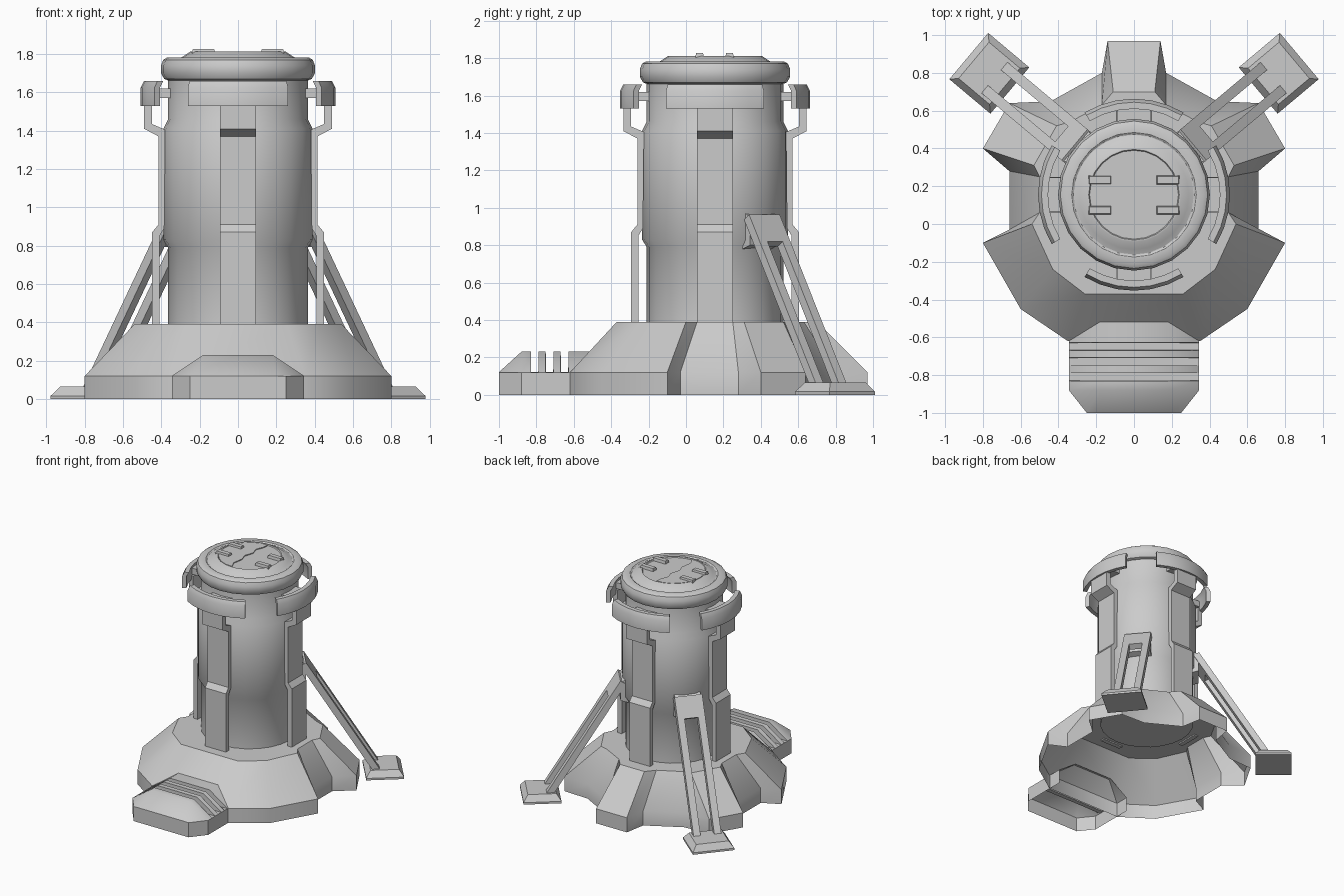
import bpy, bmesh, math
from mathutils import Matrix, Vector

if "Cube" in bpy.data.objects:
    bpy.data.objects.remove(bpy.data.objects["Cube"], do_unlink=True)

grey = bpy.data.materials.new("plain grey")
grey.use_nodes = True
grey.diffuse_color = (0.6, 0.6, 0.6, 1)
bsdf = next(n for n in grey.node_tree.nodes if n.type == 'BSDF_PRINCIPLED')
bsdf.inputs["Base Color"].default_value = grey.diffuse_color

CY = 0.155  # tower axis


def around(deg):
    """Frame on the tower axis: local x points outwards at the given angle."""
    return Matrix.Translation((0, CY, 0)) @ Matrix.Rotation(math.radians(deg), 4, 'Z')


def make(name, loops, closed=True, caps=(True, True), matrix=Matrix(), wrap=False):
    """Skin a list of equally long point loops."""
    bm = bmesh.new()
    rings = [[bm.verts.new(matrix @ Vector(p)) for p in loop] for loop in loops]
    n = len(rings[0])
    pairs = list(zip(rings, rings[1:])) + ([(rings[-1], rings[0])] if wrap else [])
    for a, b in pairs:
        for i in range(n if closed else n - 1):
            j = (i + 1) % n
            bm.faces.new((a[i], a[j], b[j], b[i]))
    if caps[0]:
        bm.faces.new(rings[0][::-1])
    if caps[1]:
        bm.faces.new(rings[-1])
    bmesh.ops.remove_doubles(bm, verts=bm.verts, dist=0.0005)
    bmesh.ops.recalc_face_normals(bm, faces=bm.faces)
    mesh = bpy.data.meshes.new(name)
    bm.to_mesh(mesh)
    bm.free()
    mesh.materials.append(grey)
    ob = bpy.data.objects.new(name, mesh)
    bpy.context.collection.objects.link(ob)
    bpy.ops.object.select_all(action='DESELECT')
    ob.select_set(True)
    bpy.context.view_layer.objects.active = ob
    bpy.ops.object.shade_smooth_by_angle(angle=math.radians(35))
    return ob


def circle(r, z, n=24):
    return [(r * math.cos(2 * math.pi * i / n), r * math.sin(2 * math.pi * i / n), z)
            for i in range(n)]


def lathe(name, profile, caps=(True, True)):
    return make(name, [circle(r, z) for r, z in profile], caps=caps, matrix=around(0))


def extrude(name, outline, t0, t1, matrix):
    """Extrude an (outward, height) outline sideways."""
    return make(name, [[(r, t, z) for r, z in outline] for t in (t0, t1)], matrix=matrix)


def slab(name, x, y, z0, z1, matrix, inset=0.0):
    def rect(k, z):
        return [(sx * (x - k), sy * (y - k), z) for sx, sy in ((-1, -1), (1, -1), (1, 1), (-1, 1))]
    return make(name, [rect(0, z0), rect(0, z0 + (z1 - z0) * 0.25), rect(inset, z1)], matrix=matrix)


# Lobed base skirt: foot point and matching shoulder point, one half mirrored
half = [((0.35, -0.62), (0.26, -0.37)), ((0.6, -0.45), (0.43, -0.24)),
        ((0.8, -0.1), (0.54, 0.0)), ((0.66, -0.03), (0.5, 0.06)),
        ((0.66, 0.28), (0.5, 0.25)), ((0.8, 0.4), (0.53, 0.31)),
        ((0.66, 0.64), (0.41, 0.52)), ((0.44, 0.65), (0.34, 0.54)),
        ((0.17, 0.8), (0.17, 0.63)), ((0.14, 0.97), (0.11, 0.7))]
pairs = half + [((-a[0], a[1]), (-b[0], b[1])) for a, b in reversed(half)]
hole = []
for foot, top in pairs:
    d = Vector((top[0], top[1] - CY)).normalized() * 0.36
    hole.append((d.x, d.y + CY, 0.39))
make("base_skirt", [[(*a, 0) for a, b in pairs], [(*a, 0.12) for a, b in pairs],
                    [(*b, 0.39) for a, b in pairs], hole], caps=(False, False))

# Front step with three slots across it: y, half width, top half width, top height
low, high = 0.121, 0.23
stations = [(-1, 0.25, 0.2, low), (-0.88, 0.345, 0.18, high)]
for y in (-0.83, -0.75, -0.67):
    stations += [(y, 0.345, 0.18, high), (y + 0.002, 0.345, 0.18, low),
                 (y + 0.04, 0.345, 0.18, low), (y + 0.042, 0.345, 0.18, high)]
stations.append((-0.5, 0.345, 0.18, high))
make("front_step", [[(-w, y, 0), (-w, y, 0.12), (-t, y, h), (t, y, h), (w, y, 0.12), (w, y, 0)]
                    for y, w, t, h in stations], closed=False, caps=(True, False))

# Tower body, rounded collar and cap
lathe("tower_body", [(0.365, 0.37), (0.365, 0.79), (0.39, 0.83), (0.39, 1.41),
                     (0.365, 1.46), (0.365, 1.7)])
lathe("top_collar", [(0.36, 1.66), (0.385, 1.67), (0.402, 1.7), (0.402, 1.74),
                     (0.39, 1.77), (0.37, 1.782), (0.33, 1.782), (0.32, 1.775)])
lathe("cap_disc", [(0.33, 1.77), (0.29, 1.785), (0.25, 1.812), (0.24, 1.812), (0.235, 1.805)])

# Split plate on the cap with a wavy edge
wave = [(0.0, -0.23), (-0.03, -0.17), (-0.015, -0.08), (-0.035, -0.02), (-0.01, 0.06),
        (-0.03, 0.12), (-0.005, 0.18), (0.0, 0.23)]
arc = [(0.235 * math.cos(math.radians(a)), 0.235 * math.sin(math.radians(a)))
       for a in range(105, 256, 15)]
make("cap_split_plate", [[(x, y, z) for x, y in wave + arc] for z in (1.803, 1.812)],
     matrix=around(0))
for side in (-1, 1):
    for y in (-0.082, 0.078):
        slab("cap_bar", 0.06, 0.023, 1.8, 1.827,
             around(0) @ Matrix.Translation((side * 0.18, y, 0)), 0.005)

# Four bent pillars, each carrying a curved guard
pillar = [(0.41, 0.38), (0.448, 0.38), (0.448, 0.87), (0.415, 0.91), (0.415, 1.37),
          (0.49, 1.41), (0.49, 1.56), (0.45, 1.56), (0.45, 1.435), (0.38, 1.405),
          (0.385, 0.89), (0.41, 0.85)]
guard = [(0.475, 1.53), (0.508, 1.53), (0.508, 1.625), (0.49, 1.66),
         (0.455, 1.66), (0.475, 1.625)]
for k in range(4):
    frame = around(90 * k)
    extrude("pillar", pillar, -0.095, 0.095, frame)
    loops = []
    for i in range(7):
        a = math.radians(-31 + 62 * i / 6)
        loops.append([(r * math.cos(a), r * math.sin(a), z) for r, z in guard])
    make("curved_guard", loops, matrix=frame)
    extrude("guard_mount", [(0.35, 1.57), (0.48, 1.57), (0.48, 1.62), (0.35, 1.62)],
            -0.09, 0.09, frame)

# Two rear braces: twin struts, top plate, wall mount and foot pad
top, foot = Vector((0.39, 0.95)), Vector((0.95, 0.04))
along = (foot - top).normalized()
out = Vector((-along.y, along.x)) * 0.025


def bar(a, b):
    return [tuple(a - out), tuple(a + out), tuple(b + out), tuple(b - out)]


for deg in (40, 140):
    frame = around(deg)
    for s in (-1, 1):
        extrude("brace_strut", bar(top, foot), s * 0.08 - 0.027, s * 0.08 + 0.027, frame)
    extrude("brace_plate", bar(top, top + along * 0.17), -0.107, 0.107, frame)
    extrude("brace_mount", [(0.35, 0.78), (0.41, 0.8), (0.41, 0.95), (0.35, 0.98)],
            -0.1, 0.1, frame)
    slab("foot_pad", 0.142, 0.16, 0, 0.065, frame @ Matrix.Translation((1.0, 0, 0)), 0.035)
